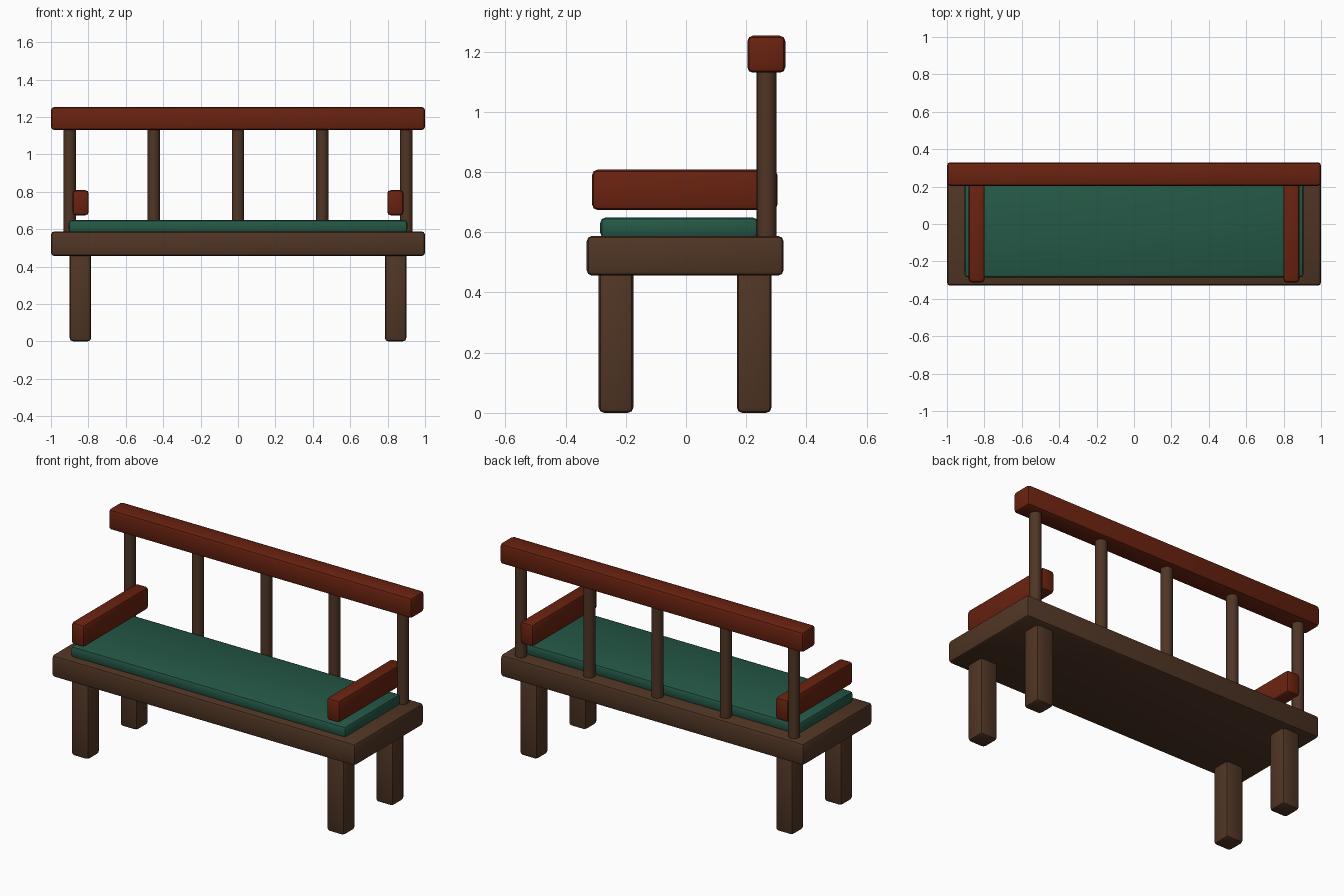
import bpy

if "Cube" in bpy.data.objects:
    bpy.data.objects.remove(bpy.data.objects["Cube"])


def material(name, rgb):
    m = bpy.data.materials.new(name)
    m.diffuse_color = (*rgb, 1.0)
    m.use_nodes = True
    m.node_tree.nodes["Principled BSDF"].inputs["Base Color"].default_value = m.diffuse_color
    return m


brown = material("brown wood", (0.080, 0.036, 0.018))
red = material("red wood", (0.141, 0.016, 0.005))
green = material("green fabric", (0.018, 0.098, 0.061))


def finish(obj, name, mat):
    obj.name = name
    obj.data.materials.append(mat)
    bpy.ops.object.shade_smooth_by_angle(angle=0.6)


def box(name, mat, x, y, z, bevel=0.018):
    """Bevelled box from (min, max) ranges."""
    ranges = (x, y, z)
    bpy.ops.mesh.primitive_cube_add(size=1, location=[(a + b) / 2 for a, b in ranges])
    obj = bpy.context.object
    obj.scale = [b - a for a, b in ranges]
    bpy.ops.object.transform_apply(location=False, rotation=False, scale=True)
    mod = obj.modifiers.new("soft edges", 'BEVEL')
    mod.width = bevel
    mod.segments = 2
    bpy.ops.object.modifier_apply(modifier=mod.name)
    finish(obj, name, mat)


# Seat board and cushion
box("seat", brown, (-1, 1), (-0.33, 0.324), (0.456, 0.588))
box("cushion", green, (-0.906, 0.906), (-0.285, 0.24), (0.58, 0.649))

# Top rail of the backrest
box("top_rail", red, (-1, 1), (0.204, 0.33), (1.13, 1.253))

# Legs and armrests on both sides
for side, s in (("left", -1), ("right", 1)):
    leg_x = sorted((s * 0.785, s * 0.9))
    box(side + "_front_leg", brown, leg_x, (-0.29, -0.175), (0, 0.475))
    box(side + "_back_leg", brown, leg_x, (0.169, 0.284), (0, 0.475))
    box(side + "_armrest", red, sorted((s * 0.798, s * 0.885)), (-0.312, 0.304), (0.674, 0.808))

# Round backrest spindles
for i in range(5):
    bpy.ops.mesh.primitive_cylinder_add(vertices=16, radius=0.033, depth=0.58,
                                        location=(-0.9 + 0.45 * i, 0.267, 0.86))
    finish(bpy.context.object, f"spindle_{i + 1}", brown)
